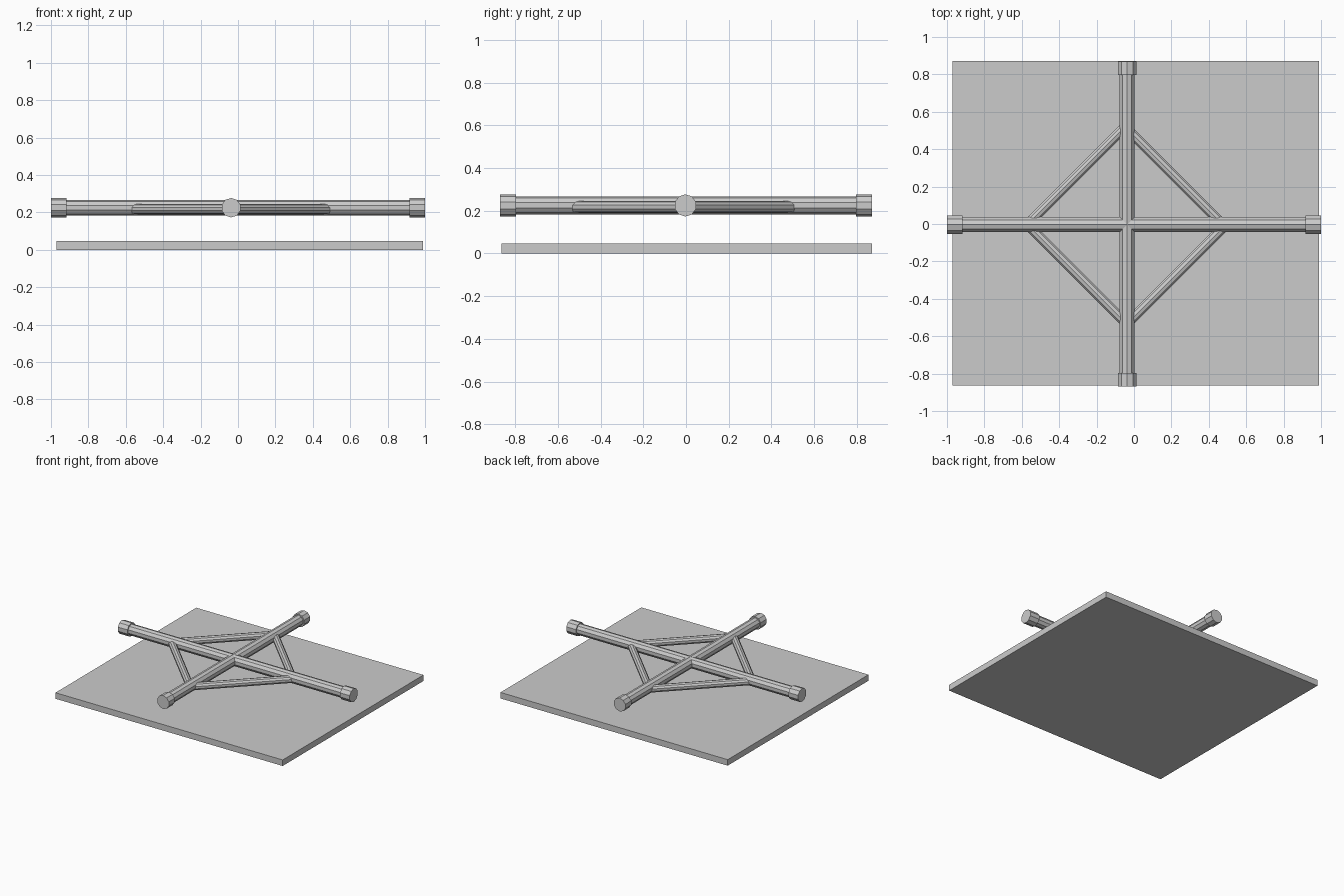
import bpy
from mathutils import Vector

if "Cube" in bpy.data.objects:
    bpy.data.objects.remove(bpy.data.objects["Cube"])

CX, CY, CZ = -0.037, -0.003, 0.225   # point where the two tubes cross


def tube(name, a, b, radius, sides=10):
    a, b = Vector(a), Vector(b)
    d = b - a
    bpy.ops.mesh.primitive_cylinder_add(vertices=sides, radius=radius, depth=d.length,
                                        location=(a + b) / 2)
    ob = bpy.context.object
    ob.name = name
    ob.rotation_euler = d.to_track_quat('Z', 'Y').to_euler()
    return ob


# Base plate
bpy.ops.mesh.primitive_cube_add(size=1, location=(0.01, 0.004, 0.0235))
plate = bpy.context.object
plate.name = "base_plate"
plate.scale = (1.96, 1.735, 0.047)

# Crossing main tubes
tube("long_tube", (-0.99, CY, CZ), (0.99, CY, CZ), 0.042)
tube("cross_tube", (CX, -0.86, CZ), (CX, 0.86, CZ), 0.042)

# End caps
for s, side in ((-1, "a"), (1, "b")):
    tube("long_tube_cap_" + side, (s * 0.917, CY, CZ), (s * 1.0, CY, CZ), 0.052)
    tube("cross_tube_cap_" + side, (CX, s * 0.797, CZ), (CX, s * 0.87, CZ), 0.052)

# Diagonal braces between the tubes
for sx, sy, reach in ((-1, 1, 0.533), (1, 1, 0.512), (-1, -1, 0.533), (1, -1, 0.53)):
    tube(f"brace_{'right' if sx > 0 else 'left'}_{'back' if sy > 0 else 'front'}",
         (CX + sx * (reach - 0.015), CY + sy * 0.015, 0.218),
         (CX + sx * 0.015, CY + sy * (reach - 0.015), 0.218), 0.028)
